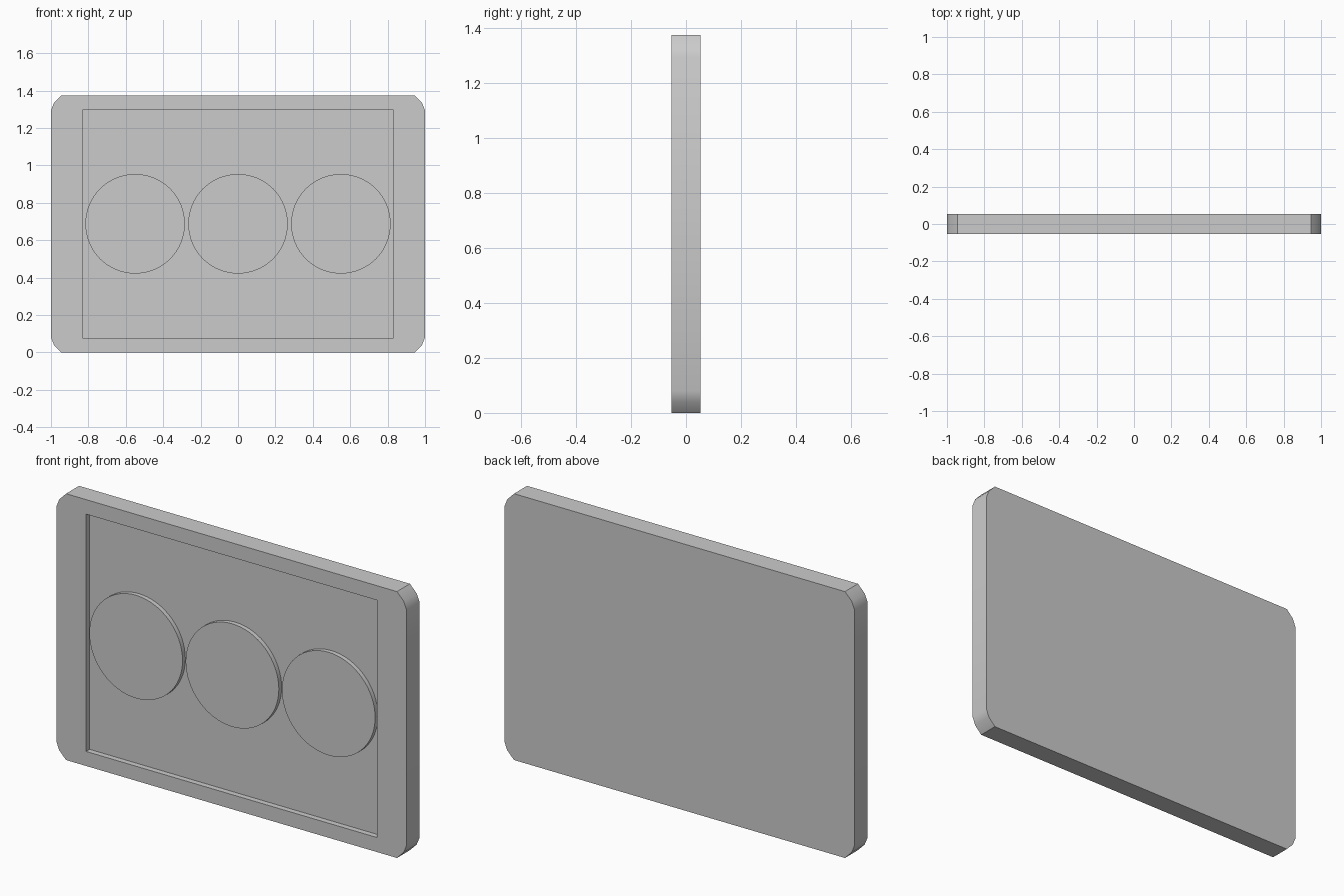
import bpy, bmesh, math

if "Cube" in bpy.data.objects:
    bpy.data.objects.remove(bpy.data.objects["Cube"])

H, T = 1.375, 0.053      # plate height, half thickness
FLOOR = -0.024           # y of the recess floor


def prism(name, pts, y0, y1):
    """Extrude an (x, z) outline from y0 to y1."""
    bm = bmesh.new()
    face = bm.faces.new([bm.verts.new((x, y0, z)) for x, z in pts])
    ext = bmesh.ops.extrude_face_region(bm, geom=[face])
    moved = [v for v in ext["geom"] if isinstance(v, bmesh.types.BMVert)]
    bmesh.ops.translate(bm, verts=moved, vec=(0, y1 - y0, 0))
    bmesh.ops.recalc_face_normals(bm, faces=bm.faces)
    me = bpy.data.meshes.new(name)
    bm.to_mesh(me)
    bm.free()
    ob = bpy.data.objects.new(name, me)
    bpy.context.collection.objects.link(ob)
    return ob


def smooth(ob):
    bpy.ops.object.select_all(action='DESELECT')
    ob.select_set(True)
    bpy.context.view_layer.objects.active = ob
    bpy.ops.object.shade_smooth_by_angle(angle=math.radians(40))


# Plate with clipped, slightly rounded corners
corner = [(0.945, H), (0.984, 1.335), (1.0, 1.295)]
right = corner + [(x, H - z) for x, z in reversed(corner)]
outline = right + [(-x, z) for x, z in reversed(right)]
plate = prism("plate", outline, -T, T)

# Shallow rectangular recess in the front
cutter = prism("recess_cutter",
               [(-0.83, 0.075), (0.83, 0.075), (0.83, 1.3), (-0.83, 1.3)],
               -0.2, FLOOR)
cutter.hide_render = True
cutter.hide_set(True)
cut = plate.modifiers.new("recess", 'BOOLEAN')
cut.operation = 'DIFFERENCE'
cut.solver = 'EXACT'
cut.object = cutter
smooth(plate)

# Three raised discs inside the recess
for name, cx in (("left_disc", -0.55), ("middle_disc", 0), ("right_disc", 0.55)):
    ring = [(cx + 0.266 * math.cos(2 * math.pi * i / 64),
             0.688 + 0.266 * math.sin(2 * math.pi * i / 64)) for i in range(64)]
    smooth(prism(name, ring, -0.047, FLOOR + 0.005))
